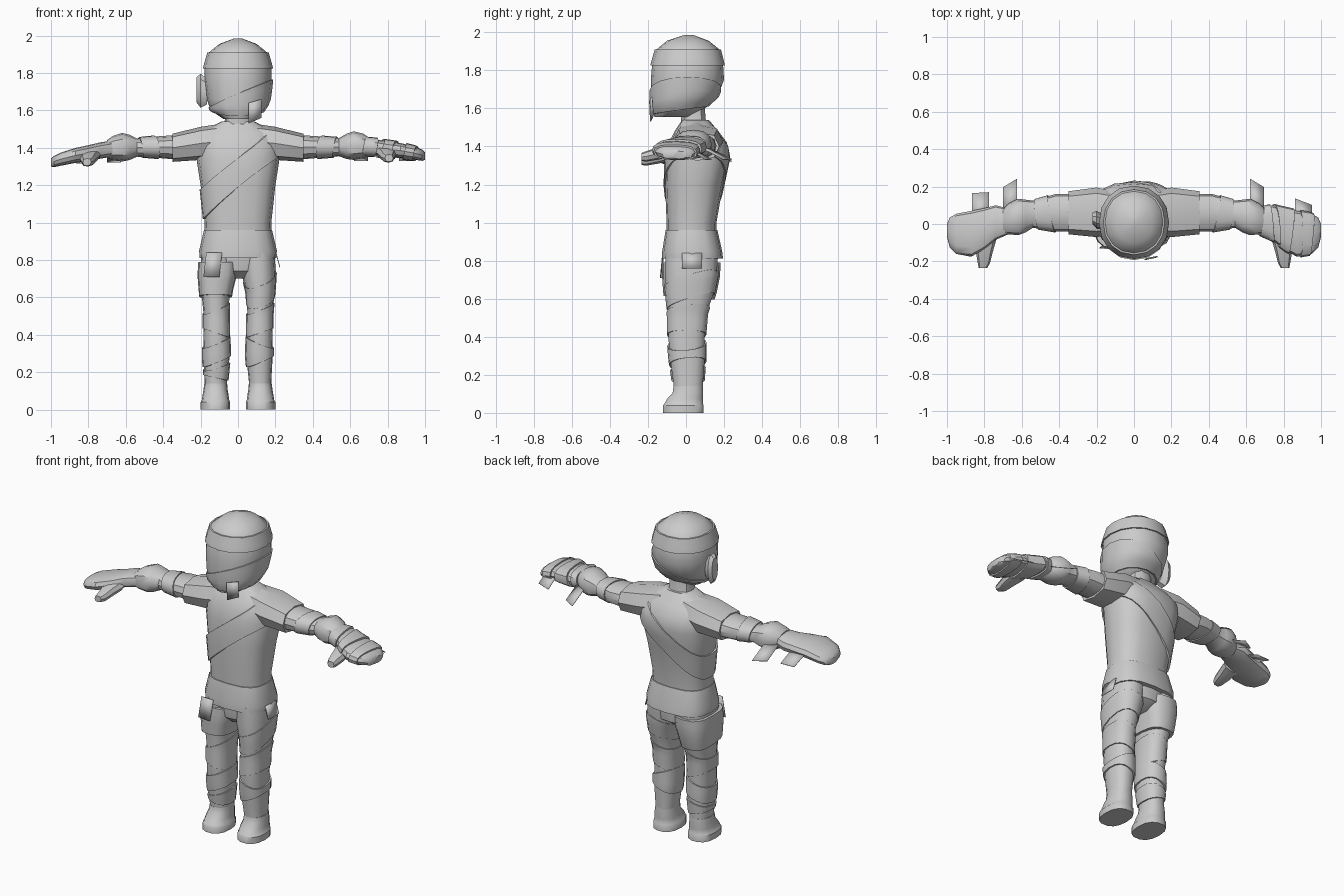
import bpy, bmesh, math

cloth = bpy.data.materials.new("light grey cloth")
cloth.diffuse_color = (0.6, 0.6, 0.6, 1)


def finish(name, verts, faces, angle=35):
    me = bpy.data.meshes.new(name)
    me.from_pydata(verts, [], faces)
    bm = bmesh.new()
    bm.from_mesh(me)
    bmesh.ops.recalc_face_normals(bm, faces=bm.faces)
    bm.to_mesh(me)
    bm.free()
    me.materials.append(cloth)
    ob = bpy.data.objects.new(name, me)
    bpy.context.collection.objects.link(ob)
    bpy.ops.object.select_all(action='DESELECT')
    ob.select_set(True)
    bpy.context.view_layer.objects.active = ob
    bpy.ops.object.shade_smooth_by_angle(angle=math.radians(angle))
    return ob


def place(axis, t, a, b, side):
    x, y, z = {'z': (a, b, t), 'x': (t, a, b), 'y': (a, t, b)}[axis]
    if axis != 'z' and side < 0:      # left arm droops a little more
        z -= 0.07 * max(0, x - 0.5)
    return (x * side, y, z)


def bounds(rings, t):
    # ring = (position, a_min, a_max, b_min, b_max)
    if t <= rings[0][0]:
        return rings[0][1:]
    for r, s in zip(rings, rings[1:]):
        if t <= s[0]:
            f = (t - r[0]) / (s[0] - r[0])
            return [p + (q - p) * f for p, q in zip(r[1:], s[1:])]
    return rings[-1][1:]


def unit(i, n, p):
    c, s = (f(2 * math.pi * i / n) for f in (math.cos, math.sin))
    return [math.copysign(abs(k) ** (2 / p), k) for k in (c, s)]


def stitch(rows, n, caps):
    faces = [(r * n + i, r * n + (i + 1) % n, (r + 1) * n + (i + 1) % n, (r + 1) * n + i)
             for r in range(rows - 1) for i in range(n)]
    if caps:
        faces += [tuple(range(n)), tuple(range((rows - 1) * n, rows * n))]
    return faces


def loft(name, rings, axis='z', side=1, n=12, p=2.4, angle=35):
    verts = []
    for t, a0, a1, b0, b1 in rings:
        for i in range(n):
            u, v = unit(i, n, p)
            verts.append(place(axis, t, (a0 + a1) / 2 + (a1 - a0) / 2 * u,
                               (b0 + b1) / 2 + (b1 - b0) / 2 * v, side))
    return finish(name, verts, stitch(len(rings), n, True), angle)


def band(name, rings, lo, hi, axis='z', side=1, off=0.01, p=2.4, n=16):
    # strip around a loft; lo and hi are (position, tilt along a, tilt along b)
    verts, steps = [], 5
    rows = [(0, -0.01)] + [(k / steps, off) for k in range(steps + 1)] + [(1, -0.01)]
    for f, o in rows:
        for i in range(n):
            u, v = unit(i, n, p)
            t0, t1 = (e[0] + e[1] * u + e[2] * v for e in (lo, hi))
            t = t0 + (t1 - t0) * f
            a0, a1, b0, b1 = bounds(rings, t)
            verts.append(place(axis, t, (a0 + a1) / 2 + ((a1 - a0) / 2 + o) * u,
                               (b0 + b1) / 2 + ((b1 - b0) / 2 + o) * v, side))
    return finish(name, verts, stitch(len(rows), n, False))


def strip(name, corners):
    # loose cloth end
    ob = finish(name, corners, [(0, 1, 2, 3)])
    m = ob.modifiers.new("thickness", 'SOLIDIFY')
    m.thickness = 0.004
    return ob


# Torso and neck
torso = [(0.90, -.18, .18, -.10, .16), (1.0, -.178, .178, -.102, .16), (1.2, -.20, .20, -.11, .195),
         (1.34, -.222, .222, -.105, .225), (1.42, -.22, .22, -.09, .215),
         (1.48, -.20, .20, -.06, .17), (1.54, -.09, .09, -.02, .12)]
loft("torso", torso, n=16, p=2.6)
band("chest_sash", torso, (1.19, .17, 0), (1.345, .17, 0), p=2.6, n=24, off=.008)
loft("neck", [(1.48, -.09, .09, -.03, .12), (1.55, -.07, .07, -.03, .105),
              (1.66, -.07, .07, -.04, .10)], n=10)

# Hips and waist wrap
loft("pelvis", [(.70, -.05, .05, -.05, .10), (.74, -.15, .15, -.095, .16),
                (.84, -.19, .19, -.11, .17), (.93, -.18, .18, -.10, .16)], n=16)
waist = [(.81, -.205, .205, -.125, .195), (.85, -.208, .208, -.125, .19),
         (.96, -.182, .182, -.107, .165)]
loft("waist_wrap", waist, n=16, p=2.8)
strip("front_sash_end", [(-.17, -.12, .84), (-.085, -.125, .84), (-.10, -.137, .71), (-.185, -.13, .71)])
strip("side_sash_end", [(.205, -.02, .84), (.205, .085, .84), (.226, .085, .76), (.226, -.02, .76)])

# Head with brow band, face wrap and one ear
head = [(1.555, -.08, .08, -.165, .04), (1.60, -.145, .145, -.18, .10), (1.66, -.168, .168, -.185, .165),
        (1.75, -.18, .18, -.185, .20), (1.83, -.178, .178, -.178, .195),
        (1.91, -.155, .155, -.155, .175), (1.955, -.10, .10, -.10, .12), (1.985, -.02, .02, -.01, .04)]
loft("head", head, n=16, p=2.15, angle=40)
band("brow_band", head, (1.825, 0, 0), (1.91, 0, 0), p=2.15, off=.009)
band("face_wrap", head, (1.59, 0, .02), (1.69, .075, .0), p=2.15, off=.008)
strip("chin_strip", [(.055, -.19, 1.64), (.125, -.175, 1.66), (.125, -.17, 1.56), (.055, -.185, 1.53)])
loft("ear", [(.165, -.03, .05, 1.63, 1.77), (.20, -.025, .07, 1.61, 1.80),
             (.222, .0, .06, 1.64, 1.78)], axis='x', side=-1, n=10)

# Arms
sleeve = [(.08, -.05, .17, 1.34, 1.53), (.20, -.07, .195, 1.335, 1.512), (.35, -.055, .175, 1.325, 1.475)]
arm = [(.30, -.04, .16, 1.335, 1.47), (.42, -.04, .16, 1.345, 1.462), (.54, -.02, .125, 1.355, 1.452),
       (.58, -.045, .13, 1.34, 1.475), (.62, -.06, .135, 1.335, 1.488), (.67, -.055, .11, 1.345, 1.475),
       (.70, -.05, .08, 1.36, 1.455)]
hand = [(.66, -.05, .08, 1.365, 1.452), (.74, -.085, .10, 1.358, 1.445), (.80, -.135, .085, 1.35, 1.435),
        (.87, -.175, .07, 1.345, 1.425), (.95, -.16, .055, 1.335, 1.405), (.985, -.125, .035, 1.33, 1.39),
        (1.0, -.07, .0, 1.335, 1.375)]
thumb = [(-.235, .785, .83, 1.325, 1.365), (-.21, .77, .835, 1.32, 1.375),
         (-.15, .755, .845, 1.33, 1.395), (-.08, .735, .85, 1.345, 1.41)]
for side, tag in ((1, "right"), (-1, "left")):
    loft(tag + "_sleeve", sleeve, 'x', side, n=8, p=2.6, angle=25)
    loft(tag + "_arm", arm, 'x', side)
    loft(tag + "_hand", hand, 'x', side, p=2.6)
    loft(tag + "_thumb", thumb, 'y', side, n=8)
    x, d = (.62, .0) if side > 0 else (.625, -.01)
    strip(tag + "_wrist_strip", [(side * x, .12, 1.39 + d), (side * (x + .075), .08, 1.39 + d),
                                 (side * (x + .075), .195, 1.33 + d), (side * x, .24, 1.33 + d)])
    x = .86 if side > 0 else .775
    strip(tag + "_hand_strip", [(side * x, .05, 1.38 + d), (side * (x + .09), .02, 1.38 + d),
                                (side * (x + .09), .10 if side > 0 else .165, 1.33 + d),
                                (side * x, .135 if side > 0 else .17, 1.33 + d)])
    band(tag + "_elbow_wrap", arm, (.44, .02, .01), (.52, .01, .01), 'x', side, off=.006)
band("right_palm_wrap", hand, (.76, -.01, .02), (.84, .015, .01), 'x', 1, off=.01, p=2.6)
band("right_wrist_wrap", hand, (.68, .01, .01), (.735, -.01, .01), 'x', 1, off=.01, p=2.6)
band("right_finger_wrap", hand, (.89, .0, .01), (.95, .01, .01), 'x', 1, off=.008, p=2.6)

# Legs
leg = [(.08, .058, .18, -.065, .09), (.15, .058, .178, -.067, .09), (.28, .045, .185, -.085, .10),
       (.40, .048, .185, -.095, .10), (.52, .05, .185, -.095, .11), (.62, .045, .195, -.105, .145),
       (.72, .02, .203, -.112, .165), (.84, .01, .195, -.11, .17)]
foot = [(0, .042, .20, -.122, .095), (.04, .042, .20, -.122, .095), (.045, .046, .195, -.118, .092),
        (.075, .05, .19, -.10, .092), (.105, .055, .185, -.072, .092), (.14, .058, .18, -.067, .09)]
for side, tag in ((1, "right"), (-1, "left")):
    loft(tag + "_leg", leg, 'z', side, n=14)
    loft(tag + "_foot", foot, 'z', side, n=14, angle=40)
    band(tag + "_shin_wrap", leg, (.26, .03 * side, .01), (.36, -.03, .01), 'z', side, off=.008)
    band(tag + "_knee_wrap", leg, (.41, .025, .0), (.54, .03 * side, .01), 'z', side, off=.006)
band("left_thigh_wrap", leg, (.605, 0, -.01), (.79, .0, .0), 'z', -1, off=.014, p=3)
band("right_thigh_wrap", leg, (.585, .02, .04), (.70, .03, .04), 'z', 1, off=.005)
band("left_ankle_wrap", leg, (.17, .015, 0), (.23, -.02, .01), 'z', -1, off=.007)
